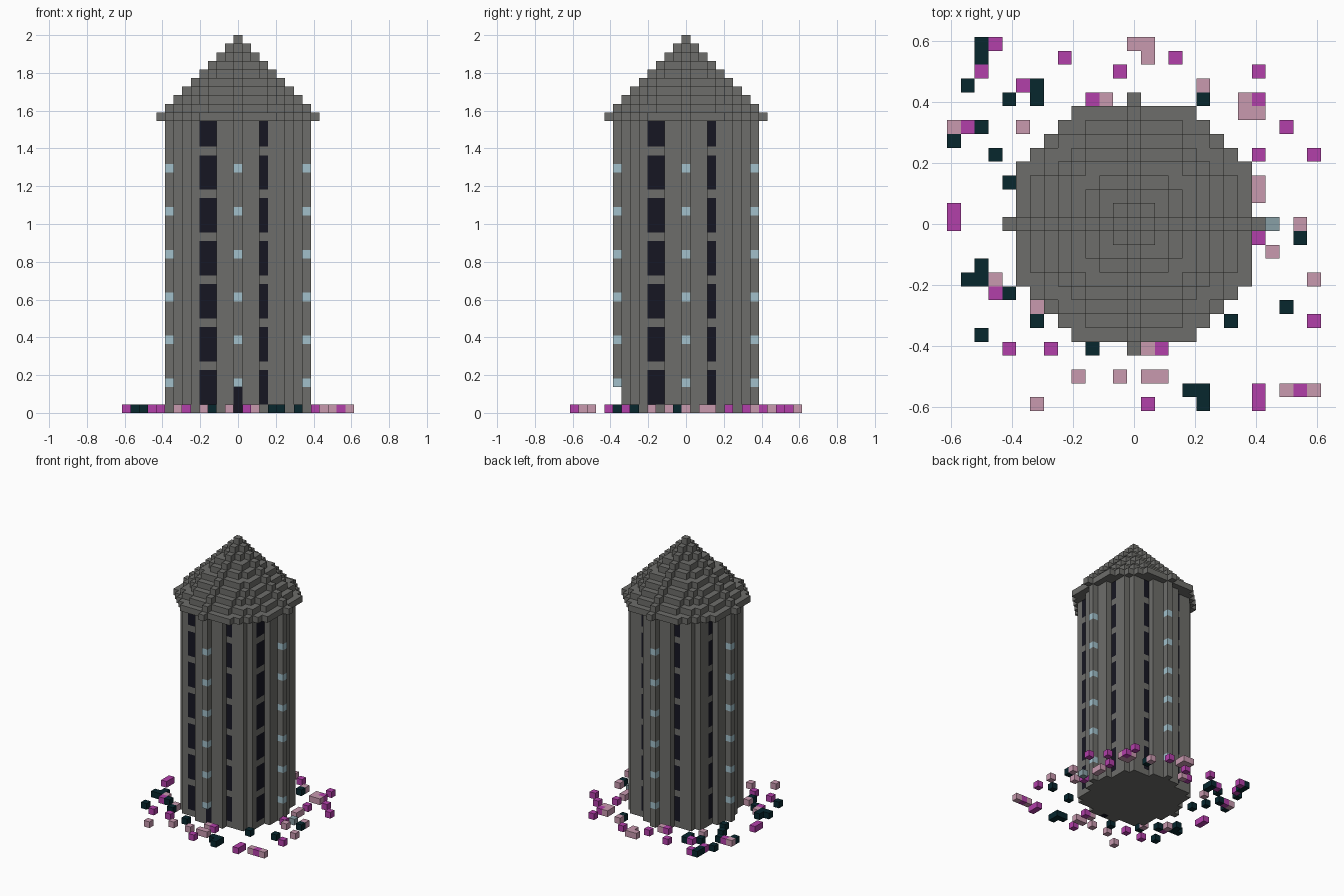
import bpy
import bmesh
from mathutils import Vector

if "Cube" in bpy.data.objects:
    bpy.data.objects.remove(bpy.data.objects["Cube"], do_unlink=True)

U = 2 / 44            # block size
WALL_TOP = 34         # blocks in the wall
RADIUS = 8


def material(name, rgb):
    mat = bpy.data.materials.new(name)
    mat.use_nodes = True
    mat.diffuse_color = (*rgb, 1)
    mat.node_tree.nodes["Principled BSDF"].inputs["Base Color"].default_value = (*rgb, 1)
    return mat


stone = material("grey stone", (0.155, 0.155, 0.145))
dark = material("dark window", (0.008, 0.008, 0.016))
lamp = material("pale blue lamp", (0.36, 0.53, 0.60))
magenta = material("magenta petal", (0.45, 0.05, 0.40))
pink = material("dusty pink petal", (0.58, 0.32, 0.43))
teal = material("dark teal leaf", (0.002, 0.020, 0.027))
blue_grey = material("blue grey pebble", (0.25, 0.35, 0.38))

AXES = [Vector(a) for a in ((1, 0, 0), (0, 1, 0), (0, 0, 1))]


def disk(radius):
    span = range(-radius, radius + 1)
    return [(x, y) for x in span for y in span if x * x + y * y <= radius * radius]


def eight_ways(a, b):
    return {(sx * p, sy * q) for p, q in ((a, b), (b, a)) for sx in (-1, 1) for sy in (-1, 1)}


def blocks(name, cells, mat, solid):
    """Mesh the faces of the cells that no solid block covers."""
    bm = bmesh.new()
    for cell in cells:
        centre = Vector(cell) + Vector((0, 0, 0.5))
        for n, axis in enumerate(AXES):
            for sign in (-1, 1):
                normal = axis * sign
                if tuple(int(c) for c in Vector(cell) + normal) in solid:
                    continue
                a = AXES[(n + 1) % 3] / 2
                b = AXES[(n + 2) % 3] / 2 * sign
                mid = centre + normal / 2
                bm.faces.new([bm.verts.new((mid + s * a + t * b) * U)
                              for s, t in ((-1, -1), (1, -1), (1, 1), (-1, 1))])
    bmesh.ops.remove_doubles(bm, verts=bm.verts, dist=U / 100)
    mesh = bpy.data.meshes.new(name)
    bm.to_mesh(mesh)
    bm.free()
    mesh.materials.append(mat)
    obj = bpy.data.objects.new(name, mesh)
    bpy.context.collection.objects.link(obj)


# Sort the round wall into stone, recessed window strips, lamps and the doorway
recesses = eight_ways(3, 7)
panes = eight_ways(3, 6) | {(-4, -6), (6, -4)}
lamp_columns = eight_ways(0, RADIUS)
parts = {"wall": [], "windows": [], "lamps": [], "door": [], "roof": []}
for x, y in disk(RADIUS):
    if (x, y) in recesses:
        continue
    for z in range(WALL_TOP):
        part = "wall"
        if x == 0 and z < 3 and y <= 1 - RADIUS:
            if y == -RADIUS:
                continue
            part = "door"
        elif (x, y) in panes and z % 5:
            part = "windows"
        elif (x, y) in lamp_columns and z % 5 == 3 and z < 30:
            part = "lamps"
        parts[part].append((x, y, z))

# Stepped conical roof with a small overhang
for step in range(10):
    parts["roof"] += [(x, y, WALL_TOP + step) for x, y in disk(9 - step)]

solid = {cell for cells in parts.values() for cell in cells}
for name, mat in (("wall", stone), ("windows", dark), ("lamps", lamp),
                  ("door", dark), ("roof", stone)):
    blocks(name, parts[name], mat, solid)

# Petals, leaves and a pebble scattered on the ground
scatter = {
    "magenta_petals": [(-10, 13), (-5, 12), (3, 12), (-11, 11), (-1, 11), (9, 11), (-8, 10),
                       (-3, 9), (9, 9), (-12, 7), (11, 7), (9, 5), (13, 5), (-13, 1),
                       (-13, 0), (9, -1), (-10, -5), (13, -7), (-9, -9), (-6, -9),
                       (2, -9), (9, -12), (12, -12), (1, -13), (9, -13)],
    "pink_petals": [(0, 13), (1, 13), (1, 12), (5, 10), (-2, 9), (8, 9), (8, 8), (9, 8),
                    (-13, 7), (-8, 7), (9, 3), (9, 2), (12, 0), (10, -2), (-10, -4),
                    (13, -4), (-7, -6), (1, -9), (-4, -11), (-1, -11), (1, -11),
                    (2, -11), (11, -12), (13, -12), (-7, -13)],
    "teal_leaves": [(-11, 13), (-11, 12), (-12, 10), (-7, 10), (-9, 9), (-7, 9), (5, 9),
                    (-11, 7), (-13, 6), (-10, 5), (-9, 3), (12, -1), (-11, -3),
                    (-11, -4), (-12, -4), (-9, -5), (11, -6), (-7, -7), (7, -7),
                    (-11, -8), (-3, -9), (4, -12), (5, -12), (5, -13)],
    "pebble": [(10, 0)],
}
ground = {(x, y, 0) for cells in scatter.values() for x, y in cells}
for (name, cells), mat in zip(scatter.items(), (magenta, pink, teal, blue_grey)):
    blocks(name, [(x, y, 0) for x, y in cells], mat, ground)
